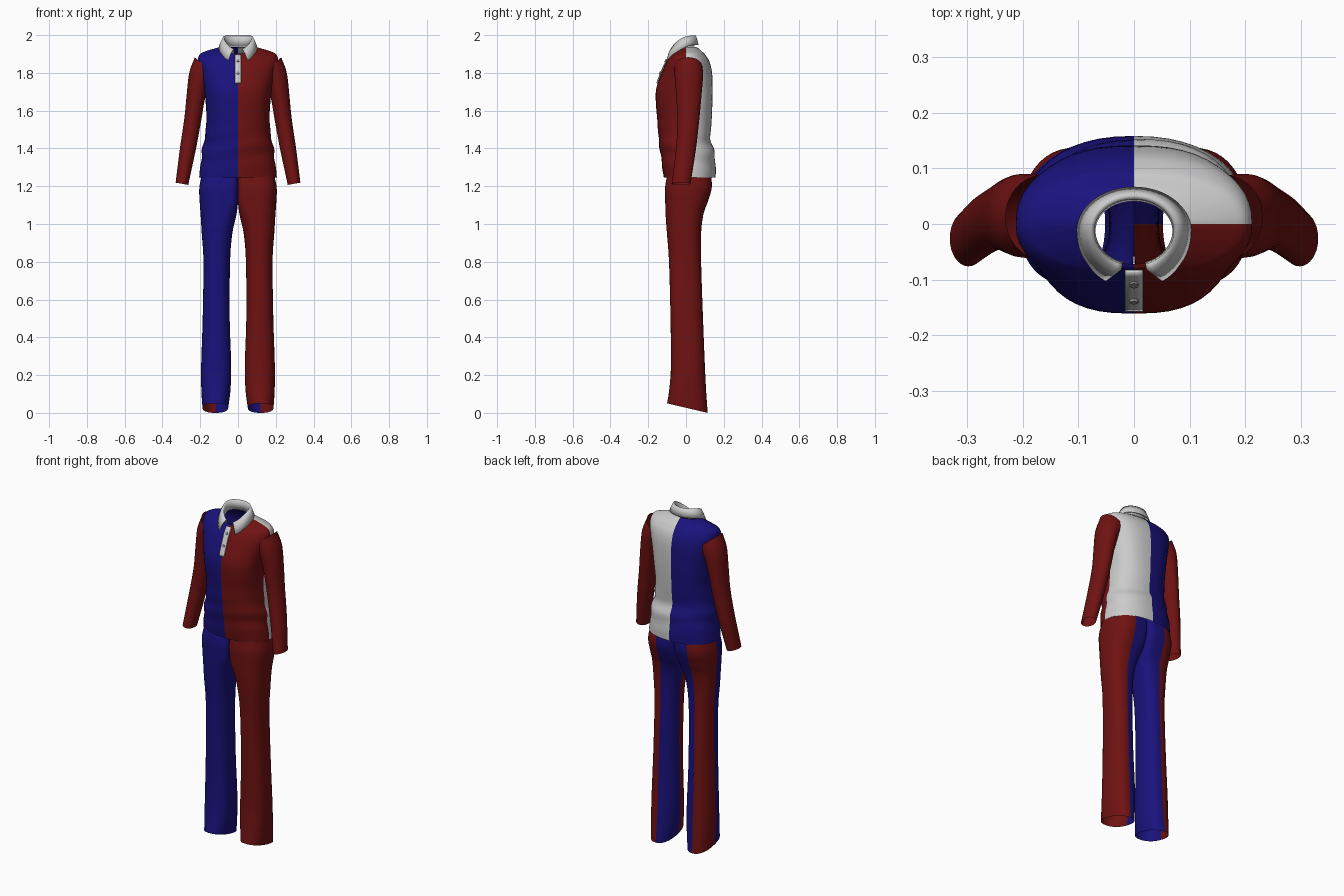
import bpy, bmesh, math
from mathutils import Vector

if "Cube" in bpy.data.objects:
    bpy.data.objects.remove(bpy.data.objects["Cube"])

def material(name, rgb):
    m = bpy.data.materials.new(name)
    m.diffuse_color = (*rgb, 1)
    m.use_nodes = True
    m.node_tree.nodes["Principled BSDF"].inputs["Base Color"].default_value = m.diffuse_color
    return m

RED = material("red_cloth", (0.16, 0.006, 0.006))
BLUE = material("blue_cloth", (0.01, 0.006, 0.2))
WHITE = material("white_cloth", (0.75, 0.75, 0.75))
GREY = material("button_grey", (0.3, 0.3, 0.3))
MATS = [RED, BLUE, WHITE, GREY]
N = 48


def smooth_rows(rows, steps=5):
    """Catmull-Rom interpolation of every column of a table."""
    out = []
    for i in range(len(rows) - 1):
        p = [rows[max(i - 1, 0)], rows[i], rows[i + 1], rows[min(i + 2, len(rows) - 1)]]
        for k in range(steps):
            t = k / steps
            out.append([0.5 * (2 * b + (c - a) * t + (2 * a - 5 * b + 4 * c - d) * t * t
                               + (3 * b - a - 3 * c + d) * t ** 3) for a, b, c, d in zip(*p)])
    out.append(list(rows[-1]))
    return out


def grid_object(name, rows, mat_of, closed=True):
    """Skin a list of point rows; mat_of(column) gives the material index."""
    bm = bmesh.new()
    vs = [[bm.verts.new(p) for p in r] for r in rows]
    n = len(rows[0])
    for a, b in zip(vs, vs[1:]):
        for j in range(n if closed else n - 1):
            k = (j + 1) % n
            f = bm.faces.new((a[j], a[k], b[k], b[j]))
            f.smooth = True
            f.material_index = mat_of(j)
    bmesh.ops.recalc_face_normals(bm, faces=bm.faces)
    me = bpy.data.meshes.new(name)
    bm.to_mesh(me)
    bm.free()
    for m in MATS:
        me.materials.append(m)
    ob = bpy.data.objects.new(name, me)
    bpy.context.collection.objects.link(ob)
    return ob


def solidify(ob, t, offset=0):
    m = ob.modifiers.new("thickness", 'SOLIDIFY')
    m.thickness, m.offset = t, offset


def spow(v, e):
    return math.copysign(abs(v) ** e, v)


def section(j, x_in, x_out, cx, yf, yb, n_in, n_out):
    """Point of a squarish cross-section; angle runs from back to the outer side."""
    a = 2 * math.pi * j / N
    s, c = math.sin(a), math.cos(a)
    if abs(s) < 1e-9: s = 0
    if abs(c) < 1e-9: c = 0
    e = 2 / (n_out if s >= 0 else n_in)
    x = cx + spow(s, e) * ((x_out - cx) if s >= 0 else (cx - x_in))
    y = spow(c, e) * (yb if c > 0 else yf)
    return x, y


def quadrant(j):
    a = 2 * math.pi * (j + 0.5) / N
    return math.cos(a) > 0, math.sin(a) > 0     # is_back, is_outer


# Shirt body: z, half width, front depth, back depth, squareness, front neckline drop
BODY = [(1.245, .206, .117, .157, 2.3, 0), (1.30, .200, .126, .157, 2.3, 0),
        (1.38, .190, .135, .150, 2.3, 0), (1.45, .178, .145, .130, 2.3, 0),
        (1.55, .167, .152, .136, 2.4, 0), (1.65, .172, .160, .140, 2.6, 0),
        (1.72, .180, .157, .141, 2.6, 0), (1.80, .197, .130, .138, 2.5, 0),
        (1.86, .212, .106, .124, 2.4, .05), (1.898, .203, .090, .100, 2.3, .2),
        (1.915, .170, .084, .082, 2.2, .3), (1.930, .120, .078, .066, 2.1, .4),
        (1.938, .085, .072, .050, 2.0, .5)]
rows = []
for z, w, yf, yb, n, drop in smooth_rows(BODY):
    ring = []
    for j in range(N):
        x, y = section(j, -w, w, 0, yf, yb, n, n)
        # soft folds around the lower waist
        fold = 1 + .025 * math.exp(-((z - 1.4) / .08) ** 2) * math.sin(55 * z + 1.5 * math.sin(4 * math.pi * j / N))
        ring.append((x * fold, y * fold, z + drop * min(y, 0)))
    rows.append(ring)


def body_mat(j):
    back, right = quadrant(j)
    return (2 if back else 0) if right else 1

shirt = grid_object("shirt_body", rows, body_mat)

# Trouser legs: z, inner x, outer x, front depth, back depth, inner squareness, hem slope
LEG = [(.027, .052, .188, .100, .115, 2.3, -.235), (.12, .040, .194, .088, .107, 2.3, -.1),
       (.25, .036, .195, .080, .100, 2.3, 0), (.50, .044, .187, .082, .090, 2.3, 0),
       (.80, .042, .183, .090, .080, 2.3, 0), (.95, .030, .192, .101, .080, 2.5, 0),
       (1.05, .008, .198, .108, .092, 3, 0), (1.12, 0, .203, .110, .116, 5, 0),
       (1.20, 0, .204, .110, .137, 6, 0), (1.30, 0, .180, .090, .125, 6, 0)]
for side, label in ((1, "right"), (-1, "left")):
    rows = []
    for z, xi, xo, yf, yb, n, slope in smooth_rows(LEG):
        xi = max(xi, 0)
        ring = []
        for j in range(N):
            x, y = section(j, xi, xo, (xi + xo) / 2, yf, yb, n, 2.3)
            ring.append((side * x, y, max(0, z + slope * y)))
        rows.append(ring)

    def leg_mat(j):
        back, outer = quadrant(j)
        if back:
            return 0 if outer else 1
        return 0 if side > 0 else 1
    grid_object("trouser_leg_" + label, rows, leg_mat)

# Sleeves: centre x, y, z, radius across, radius front to back
SLEEVE = [(.165, .012, 1.830, .084, .075), (.200, .015, 1.780, .062, .075),
          (.222, .015, 1.680, .050, .067), (.240, .012, 1.550, .045, .058),
          (.265, .000, 1.400, .042, .053), (.297, -.026, 1.213, .034, .050)]
path = smooth_rows(SLEEVE, 6)
for side, label in ((1, "right"), (-1, "left")):
    rows = []
    for i, (x, y, z, ra, rb) in enumerate(path):
        p, q = path[max(i - 1, 0)], path[min(i + 1, len(path) - 1)]
        d = Vector((q[0] - p[0], 0, q[2] - p[2])).normalized()
        across = Vector((-d.z, 0, d.x))
        ring = []
        for j in range(32):
            a = 2 * math.pi * j / 32
            v = Vector((x, y, z)) + across * ra * math.cos(a) + Vector((0, rb * math.sin(a), 0))
            ring.append((side * v.x, v.y, v.z))
        rows.append(ring)
    grid_object("sleeve_" + label, rows, lambda j: 0)

# Folded collar, open at the front
STEPS = 48
inner, fold_in, fold, mid, outer = [], [], [], [], []
for i in range(STEPS + 1):
    u = 2 * i / STEPS - 1
    a, b = math.radians(163 * u), math.radians(150 * u)
    f = ((1 - math.cos(a)) / 2) ** 3
    top = 1.996 - .075 * f

    def at(ang, rx, rback, rfront, z):
        c = math.cos(ang)
        return (rx * math.sin(ang), -.012 + (rback if c > 0 else rfront) * c, z)
    inner.append(at(a, .071, .055, .060, top - .055))
    fold_in.append(at(a, .073, .058, .064, top - .004))
    fold.append(at(a, .079, .064, .072, top))
    mid.append(at((a + b) / 2, .090, .070, .086, top - .022))
    outer.append(at(b, .101, .077, .103, top - .048 - .012 * f))
collar = grid_object("collar", [inner, fold_in, fold, mid, outer], lambda j: 2, closed=False)
solidify(collar, .004)

# Button placket laid on the shirt front
bpy.context.view_layer.update()


def front_y(x, z):
    hit, loc, nor, idx = shirt.ray_cast(Vector((x, -1, z)), Vector((0, 1, 0)))
    return loc.y if hit else -.08

rows = []
for i in range(13):
    z = 1.895 - .15 * i / 12
    y = front_y(.004, z) - .004
    rows.append([(x, y, z) for x in (-.016, -.005, .005, .016)])
placket = grid_object("button_placket", rows, lambda j: 2, closed=False)
solidify(placket, .006)

# Buttons
for i, z in enumerate((1.865, 1.80)):
    y = front_y(.004, z)
    slope = math.atan2(front_y(.004, z + .01) - front_y(.004, z - .01), .02)
    bpy.ops.mesh.primitive_cylinder_add(vertices=20, radius=.008, depth=.005,
                                        location=(0, y - .009, z),
                                        rotation=(math.pi / 2 - slope, 0, 0))
    ob = bpy.context.object
    ob.name = "button_%d" % (i + 1)
    ob.data.materials.append(GREY)
    bpy.ops.object.shade_smooth_by_angle()
